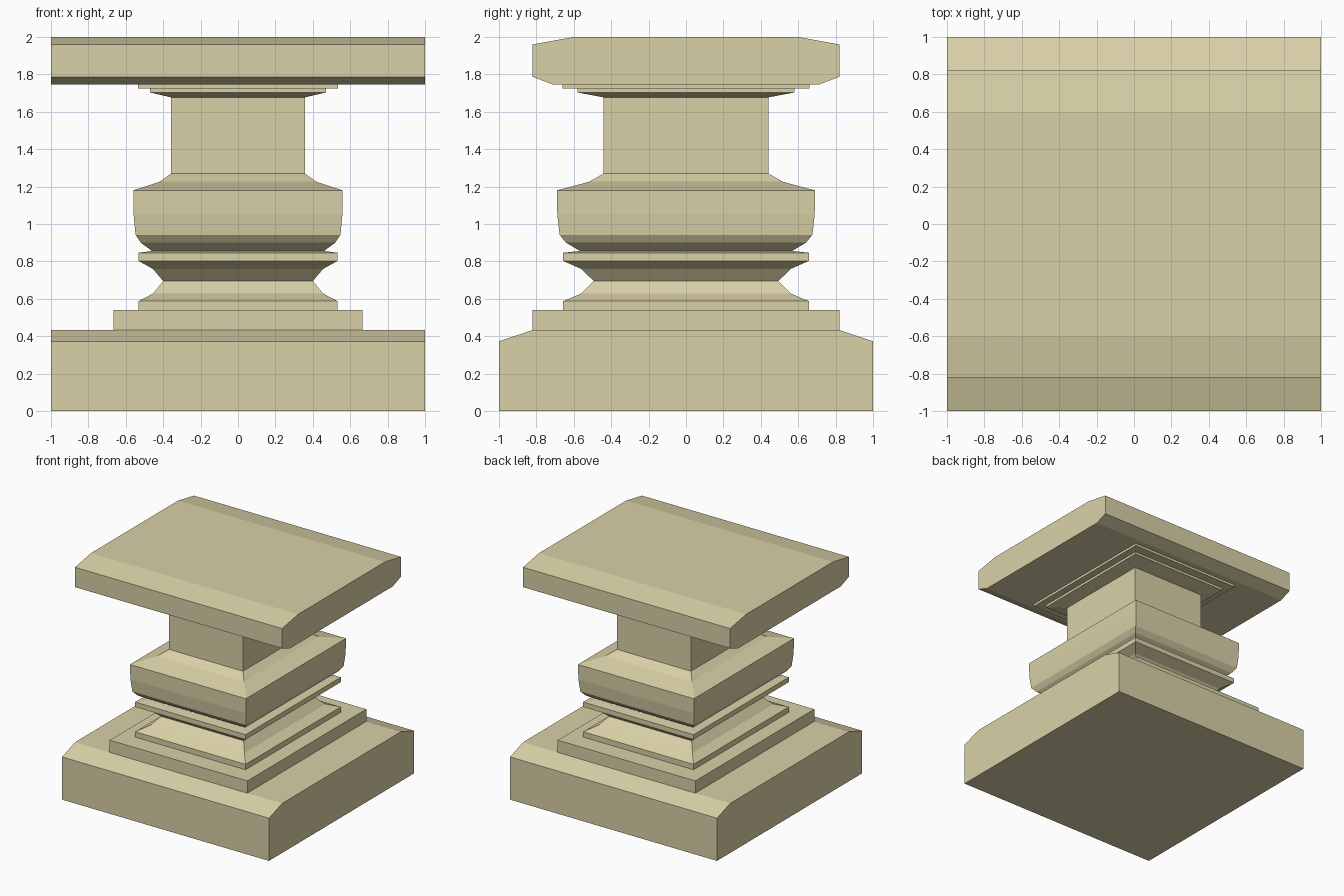
import bpy

if "Cube" in bpy.data.objects:
    bpy.data.objects.remove(bpy.data.objects["Cube"])

stone = bpy.data.materials.new("pale_stone")
stone.diffuse_color = (0.70, 0.64, 0.39, 1)
stone.use_nodes = True
stone.node_tree.nodes["Principled BSDF"].inputs["Base Color"].default_value = stone.diffuse_color
RATIO = 0.82 / 0.665  # depth / width of the stem


def make(name, verts, faces):
    me = bpy.data.meshes.new(name)
    me.from_pydata(verts, [], faces)
    me.materials.append(stone)
    ob = bpy.data.objects.new(name, me)
    bpy.context.collection.objects.link(ob)


def slab(name, half):
    """Extrude a mirrored (y, z) section, listed bottom to top, along x."""
    sec = half + [(-y, z) for y, z in reversed(half)]
    n = len(sec)
    verts = [(x, y, z) for x in (-1, 1) for y, z in sec]
    faces = [(i, i + n, (i + 1) % n + n, (i + 1) % n) for i in range(n)]
    make(name, verts, faces + [tuple(range(n)), tuple(range(2 * n - 1, n - 1, -1))])
    fix(name)


def stack(name, prof):
    """Sweep an (x half width, z) profile around a rectangle."""
    verts = [(sx * w, sy * w * RATIO, z) for w, z in prof
             for sx, sy in ((-1, -1), (1, -1), (1, 1), (-1, 1))]
    faces = [(4 * r + k, 4 * r + (k + 1) % 4, 4 * r + 4 + (k + 1) % 4, 4 * r + 4 + k)
             for r in range(len(prof) - 1) for k in range(4)]
    t = 4 * len(prof) - 4
    make(name, verts, faces + [(3, 2, 1, 0), (t, t + 1, t + 2, t + 3)])
    fix(name)


def fix(name):
    import bmesh
    me = bpy.data.objects[name].data
    bm = bmesh.new()
    bm.from_mesh(me)
    bmesh.ops.recalc_face_normals(bm, faces=bm.faces)
    bm.to_mesh(me)
    bm.free()


# Long slabs with bevelled front and back
slab("base_block", [(1, 0), (1, 0.373), (0.82, 0.433)])
slab("top_slab", [(0.71, 1.745), (0.82, 1.787), (0.82, 1.96), (0.60, 2.0)])

# Rectangular mouldings
stack("plinth_step", [(0.665, 0.433), (0.665, 0.54)])
stack("scotia", [(0.533, 0.54), (0.533, 0.587), (0.455, 0.628), (0.40, 0.695),
                 (0.455, 0.76), (0.533, 0.803), (0.533, 0.846), (0.46, 0.856)])
stack("bulge", [(0.46, 0.856), (0.52, 0.90), (0.548, 0.942), (0.558, 1.05),
                (0.56, 1.18), (0.485, 1.204), (0.42, 1.226), (0.357, 1.27)])
stack("shaft", [(0.357, 1.27), (0.357, 1.677)])
stack("capital", [(0.357, 1.677), (0.47, 1.703), (0.47, 1.724),
                  (0.535, 1.724), (0.535, 1.745)])
